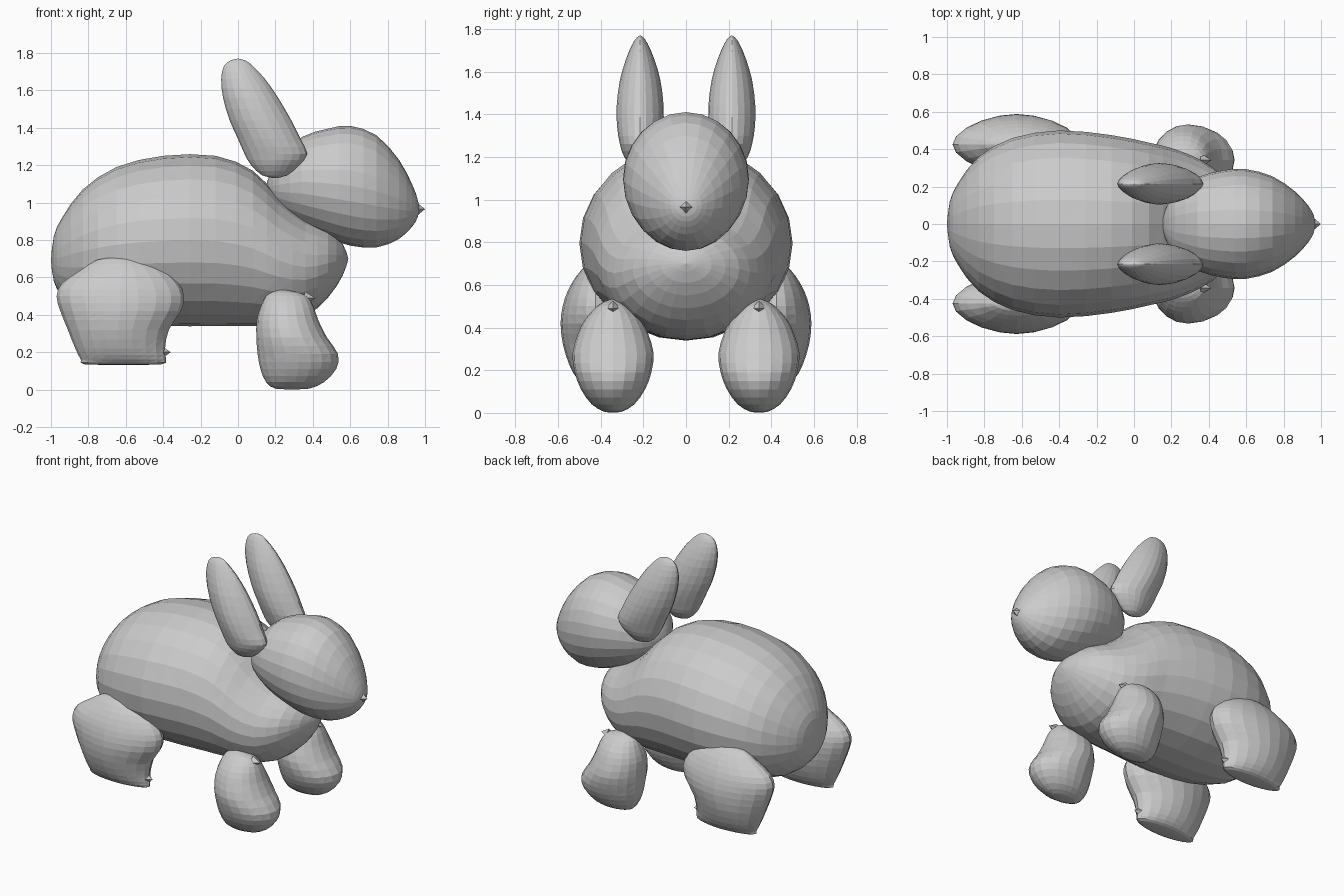
import bpy
import bmesh
from math import cos, sin, tau, copysign

if "Cube" in bpy.data.objects:
    bpy.data.objects.remove(bpy.data.objects["Cube"], do_unlink=True)

# One plain grey for the whole animal
grey = bpy.data.materials.new("plain grey")
grey.use_nodes = True
COLOUR = (0.6, 0.6, 0.6, 1)
grey.diffuse_color = COLOUR
grey.node_tree.nodes["Principled BSDF"].inputs["Base Color"].default_value = COLOUR


def curve_point(a, b, c, d, t):
    """Catmull-Rom value between b and c."""
    return b + t / 2 * (c - a + t * (2 * a - 5 * b + 4 * c - d + t * (3 * (b - c) + d - a)))


def resample(stations, steps=2):
    """Fill in smooth stations between the given ones."""
    padded = [stations[0]] + stations + [stations[-1]]
    result = []
    for i in range(len(stations) - 1):
        for k in range(steps):
            result.append([curve_point(*values, k / steps)
                           for values in zip(*padded[i:i + 4])])
    return result + [stations[-1]]


def finish(name, bm, mirrored):
    """Turn a bmesh into a flat shaded object, paired across y if asked."""
    bmesh.ops.remove_doubles(bm, verts=bm.verts, dist=0.0005)
    bmesh.ops.triangulate(bm, faces=bm.faces)
    bmesh.ops.recalc_face_normals(bm, faces=bm.faces)
    mesh = bpy.data.meshes.new(name)
    bm.to_mesh(mesh)
    bm.free()
    mesh.materials.append(grey)
    obj = bpy.data.objects.new(name, mesh)
    bpy.context.collection.objects.link(obj)
    if mirrored:
        pair = obj.modifiers.new("Pair", "MIRROR")
        pair.use_axis = (False, True, False)
        pair.use_mirror_merge = False
    return obj


def loft(name, axis, stations, y=0, power=2, sides=24, mirrored=False):
    """Stations: position along axis, low edge, high edge, half width in y."""
    bm = bmesh.new()
    rings = []
    for along, low, high, half in resample(stations):
        ring = []
        for i in range(sides):
            c, s = cos(tau * i / sides), sin(tau * i / sides)
            u = copysign(abs(c) ** (2 / power), c) * (high - low) / 2 + (low + high) / 2
            v = copysign(abs(s) ** (2 / power), s) * half + y
            ring.append(bm.verts.new((along, v, u) if axis == "x" else (u, v, along)))
        rings.append(ring)
    for a, b in zip(rings, rings[1:]):
        for i in range(sides):
            j = (i + 1) % sides
            bm.faces.new((a[i], a[j], b[j], b[i]))
    # Close any blunt end
    bm.faces.new(rings[0])
    bm.faces.new(rings[-1])
    return finish(name, bm, mirrored)


def spike(name, tip, length, radius, mirrored=False):
    """Small four-sided point facing +x."""
    bm = bmesh.new()
    x, y, z = tip
    base = [bm.verts.new((x - length, y + radius * cos(tau * i / 4), z + radius * sin(tau * i / 4)))
            for i in range(4)]
    point = bm.verts.new(tip)
    bm.faces.new(base)
    for i in range(4):
        bm.faces.new((base[i], base[(i + 1) % 4], point))
    return finish(name, bm, mirrored)


# Long rounded body
loft("body", "x", [
    (-1, 0.69, 0.69, 0), (-0.985, 0.58, 0.82, 0.12), (-0.94, 0.5, 0.92, 0.22),
    (-0.83, 0.41, 1.07, 0.36), (-0.65, 0.36, 1.19, 0.46), (-0.4, 0.34, 1.25, 0.5),
    (-0.12, 0.34, 1.25, 0.475), (0.08, 0.34, 1.17, 0.435), (0.22, 0.35, 1.03, 0.4),
    (0.36, 0.39, 0.92, 0.34), (0.48, 0.49, 0.86, 0.25), (0.56, 0.61, 0.78, 0.12),
    (0.59, 0.7, 0.7, 0)])

# Egg shaped head with a tiny nose
loft("head", "x", [
    (0.15, 1.08, 1.08, 0), (0.165, 1.03, 1.14, 0.07), (0.22, 0.95, 1.24, 0.17),
    (0.34, 0.87, 1.35, 0.25), (0.48, 0.81, 1.395, 0.288), (0.6, 0.77, 1.41, 0.293),
    (0.74, 0.76, 1.36, 0.255), (0.86, 0.805, 1.23, 0.175), (0.93, 0.87, 1.1, 0.1),
    (0.96, 0.92, 1.02, 0.05), (0.97, 0.965, 0.965, 0)])
spike("nose", (1, 0, 0.965), 0.04, 0.033)

# Upright ears, thin and leaning back
loft("ears", "z", [
    (1.13, 0.2, 0.2, 0), (1.145, 0.13, 0.26, 0.035), (1.2, 0.07, 0.33, 0.075),
    (1.26, 0.035, 0.37, 0.095), (1.34, 0, 0.335, 0.108), (1.44, -0.045, 0.285, 0.11),
    (1.56, -0.08, 0.215, 0.095), (1.66, -0.09, 0.145, 0.066), (1.73, -0.075, 0.08, 0.036),
    (1.76, -0.04, 0.04, 0.015), (1.77, 0, 0, 0)],
    y=0.215, power=1.7, sides=20, mirrored=True)

# Front legs with a small point on the shoulder
loft("front_legs", "z", [
    (0.003, 0.29, 0.29, 0), (0.005, 0.2, 0.38, 0.04), (0.04, 0.15, 0.46, 0.1),
    (0.11, 0.12, 0.525, 0.15), (0.19, 0.105, 0.535, 0.18), (0.28, 0.098, 0.475, 0.19),
    (0.37, 0.1, 0.43, 0.165), (0.44, 0.12, 0.405, 0.13), (0.5, 0.15, 0.37, 0.075),
    (0.525, 0.19, 0.3, 0.035), (0.535, 0.23, 0.23, 0)],
    y=0.342, sides=20, mirrored=True)
spike("front_leg_points", (0.415, 0.342, 0.49), 0.06, 0.036, mirrored=True)
bpy.data.objects["front_leg_points"].data.update()

# Broad hind legs with a toe at the front of each foot
loft("hind_legs", "z", [
    (0.132, -0.61, -0.61, 0), (0.135, -0.82, -0.41, 0.05), (0.16, -0.84, -0.385, 0.085),
    (0.22, -0.87, -0.39, 0.12), (0.32, -0.91, -0.37, 0.152), (0.42, -0.95, -0.305, 0.163),
    (0.5, -0.97, -0.288, 0.153), (0.57, -0.94, -0.32, 0.13), (0.64, -0.84, -0.395, 0.09),
    (0.695, -0.75, -0.51, 0.04), (0.712, -0.63, -0.63, 0)],
    y=0.425, power=1.85, sides=20, mirrored=True)
spike("toes", (-0.36, 0.425, 0.2), 0.07, 0.05, mirrored=True)
